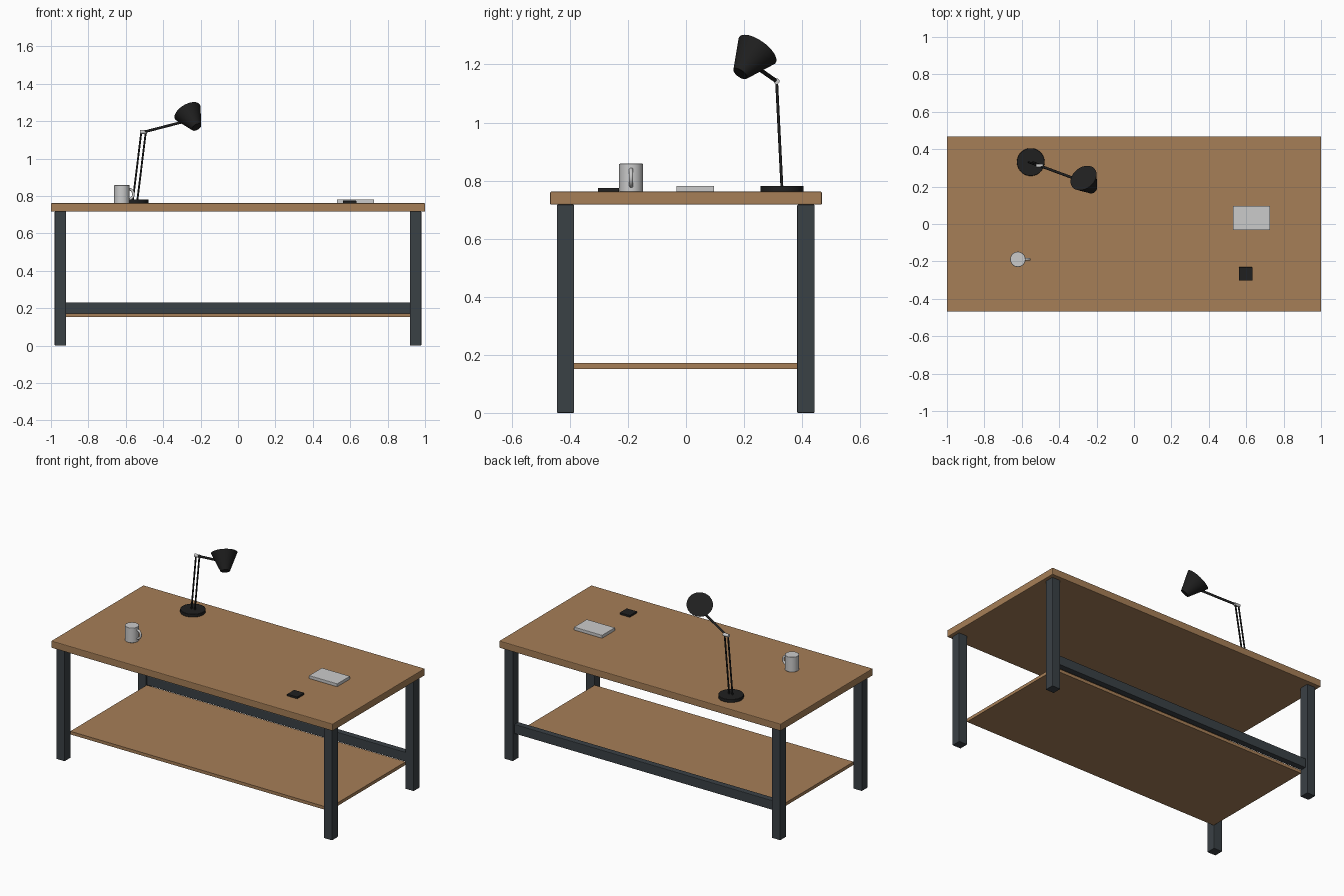
import bpy
from math import radians
from mathutils import Vector

cube = bpy.data.objects.get("Cube")
if cube:
    bpy.data.objects.remove(cube, do_unlink=True)


def material(name, rgb):
    m = bpy.data.materials.new(name)
    m.use_nodes = True
    colour = (*rgb, 1)
    m.diffuse_color = colour
    bsdf = next(n for n in m.node_tree.nodes if n.type == 'BSDF_PRINCIPLED')
    bsdf.inputs["Base Color"].default_value = colour
    return m


wood = material("warm_wood", (0.38, 0.21, 0.095))
steel = material("slate_steel", (0.042, 0.052, 0.060))
black = material("matte_black", (0.014, 0.014, 0.014))
pale = material("pale_grey", (0.60, 0.60, 0.60))


def finish(name, mat, bevel=0.0, smooth=False):
    ob = bpy.context.object
    ob.name = name
    ob.data.materials.append(mat)
    if smooth:
        bpy.ops.object.shade_smooth_by_angle(angle=radians(35))
    if bevel:
        mod = ob.modifiers.new("soft_edges", 'BEVEL')
        mod.width = bevel
        mod.segments = 2
    return ob


def box(name, lo, hi, mat, bevel=0.0):
    """Box between two opposite corners."""
    lo, hi = Vector(lo), Vector(hi)
    bpy.ops.mesh.primitive_cube_add(size=1, location=(lo + hi) / 2)
    bpy.context.object.scale = hi - lo
    bpy.ops.object.transform_apply(location=False, rotation=False, scale=True)
    return finish(name, mat, bevel)


def rod(name, a, b, r1, mat, r2=None, sides=32, bevel=0.0):
    """Round bar or cone between two points."""
    a, b = Vector(a), Vector(b)
    axis = b - a
    bpy.ops.mesh.primitive_cone_add(
        vertices=sides, radius1=r1, radius2=r1 if r2 is None else r2,
        depth=axis.length, location=(a + b) / 2,
        rotation=axis.to_track_quat('Z', 'Y').to_euler())
    return finish(name, mat, bevel, smooth=True)


# Table frame
TOP = 0.762
box("table_top", (-1, -0.468, 0.717), (1, 0.468, TOP), wood, 0.004)
for x, side in ((0.95, "left"), (-0.95, "right")):
    for y, end in ((-0.415, "front"), (0.413, "back")):
        box(f"{end}_{side}_leg", (x - 0.03, y - 0.03, 0),
            (x + 0.03, y + 0.03, 0.717), steel, 0.003)
box("lower_shelf", (-0.92, -0.388, 0.152), (0.92, 0.388, 0.172), wood)
box("back_rail", (-0.92, 0.388, 0.172), (0.92, 0.428, 0.232), steel, 0.003)

# Desk lamp
base = Vector((-0.552, 0.331, TOP))
elbow = Vector((-0.505, 0.312, 1.142))
rod("lamp_base", base, base + Vector((0, 0, 0.02)), 0.074, black, sides=48, bevel=0.002)
for dx, side in ((0.012, "left"), (-0.012, "right")):
    offset = Vector((dx, 0, 0))
    rod(f"lamp_{side}_post", base + offset, elbow + offset, 0.005, black, sides=12)
half = Vector((0.019, 0, 0))
rod("lamp_elbow", elbow - half, elbow + half, 0.010, pale, sides=24)
narrow = Vector((-0.222, 0.187, 1.168))
wide = Vector((-0.270, 0.246, 1.250))
rod("lamp_arm", elbow, (narrow + wide) / 2, 0.007, black, sides=16)
rod("lamp_shade", narrow, wide, 0.028, black, r2=0.077, sides=48)

# Mug with ring handle
mug = Vector((-0.621, -0.189, TOP))
rod("mug_body", mug, mug + Vector((0, 0, 0.096)), 0.041, pale, sides=48, bevel=0.002)
bpy.ops.mesh.primitive_torus_add(
    major_radius=0.028, minor_radius=0.007, major_segments=32, minor_segments=12,
    location=mug + Vector((0.034, 0, 0.048)), rotation=(radians(90), 0, 0))
finish("mug_handle", pale, smooth=True)

# Small items on the table
box("notebook", (0.528, -0.033, TOP), (0.728, 0.097, 0.782), pale, 0.002)
box("coaster", (0.561, -0.303, TOP), (0.633, -0.231, 0.775), black, 0.002)
